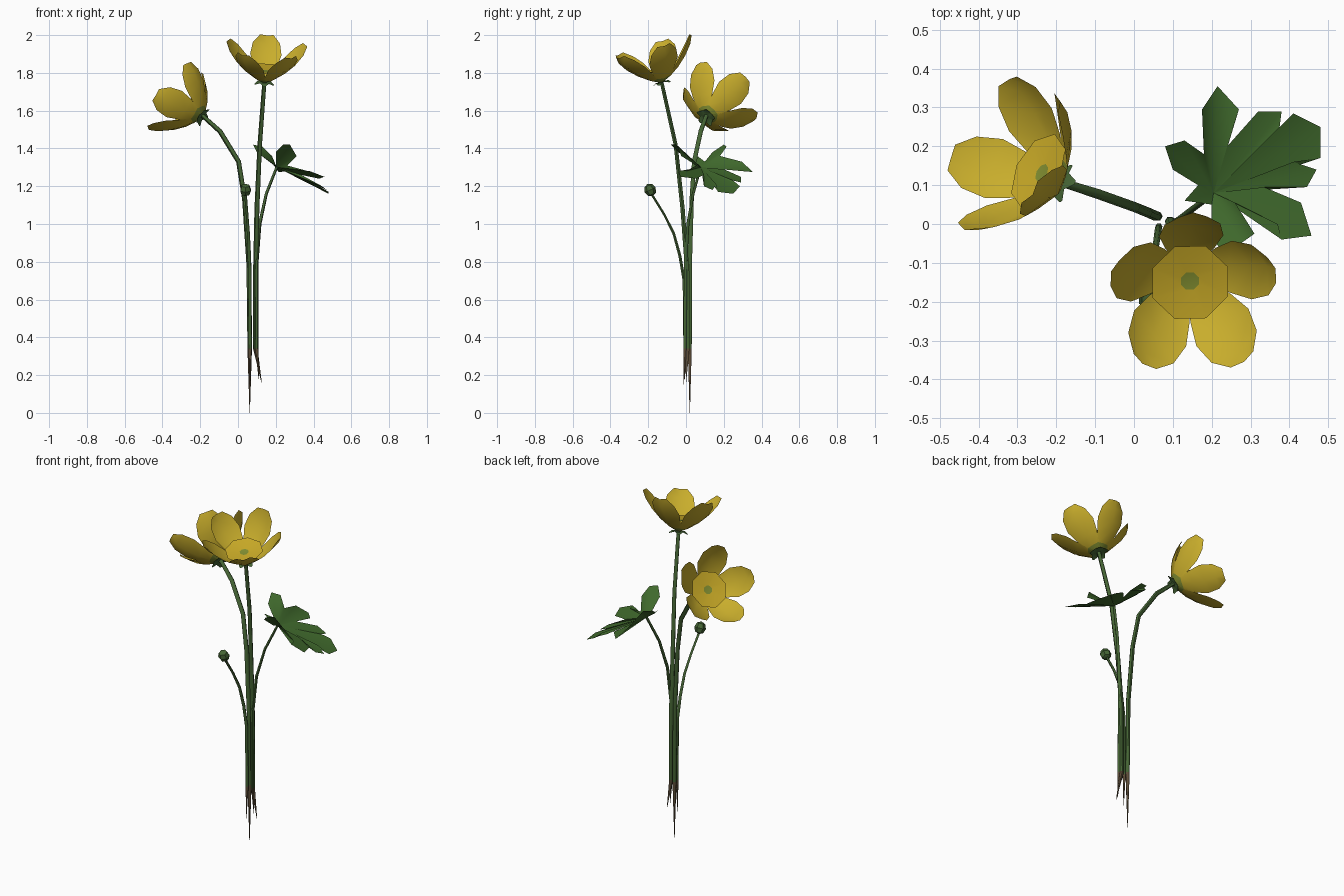
import bpy, bmesh, math
from mathutils import Vector, Matrix

if "Cube" in bpy.data.objects:
    bpy.data.objects.remove(bpy.data.objects["Cube"])


def material(name, rgb):
    m = bpy.data.materials.new(name)
    m.diffuse_color = (*rgb, 1)
    m.use_nodes = True
    m.node_tree.nodes["Principled BSDF"].inputs["Base Color"].default_value = m.diffuse_color
    return m


YELLOW = material("petal_yellow", (0.58, 0.42, 0.025))
GOLD = material("centre_gold", (0.58, 0.40, 0.02))
OLIVE = material("petal_base", (0.22, 0.27, 0.03))
GREEN = material("stem_green", (0.06, 0.13, 0.035))
LEAF = material("leaf_green", (0.05, 0.14, 0.025))
BROWN = material("root_brown", (0.11, 0.075, 0.04))


def finish(name, bm, mats, matrix=None, angle=40):
    me = bpy.data.meshes.new(name)
    bm.to_mesh(me)
    bm.free()
    if matrix:
        me.transform(matrix)
    for m in mats:
        me.materials.append(m)
    ob = bpy.data.objects.new(name, me)
    bpy.context.collection.objects.link(ob)
    bpy.ops.object.select_all(action='DESELECT')
    ob.select_set(True)
    bpy.context.view_layer.objects.active = ob
    bpy.ops.object.shade_smooth_by_angle(angle=math.radians(angle))
    return ob


def stem(name, path, sides=6):
    """Sweep a ring along points (x, y, z, radius), root first."""
    bm = bmesh.new()
    pts = [Vector(p[:3]) for p in path]
    rings = []
    for i, p in enumerate(pts):
        t = pts[min(i + 1, len(pts) - 1)] - pts[max(i - 1, 0)]
        q = Vector((0, 0, 1)).rotation_difference(t)
        ring = []
        for k in range(sides):
            a = math.tau * k / sides
            ring.append(bm.verts.new(p + q @ Vector((math.cos(a), math.sin(a), 0)) * path[i][3]))
        rings.append(ring)
    for i, (lo, hi) in enumerate(zip(rings, rings[1:])):
        for k in range(sides):
            n = (k + 1) % sides
            f = bm.faces.new((lo[k], lo[n], hi[n], hi[k]))
            f.material_index = 1 if i == 0 else 0
    bm.faces.new(rings[0][::-1])
    bm.faces.new(rings[-1])
    return finish(name, bm, [GREEN, BROWN], angle=60)


def blades(bm, profile, count, phase, cup, base_rows):
    """Ring of cupped blades; profile rows are (radius, height, half width)."""
    for i in range(count):
        rot = Matrix.Rotation(phase + math.tau * i / count, 3, 'Z')
        rows = []
        for r, h, w in profile:
            rows.append([bm.verts.new(rot @ Vector((r - cup * abs(s) * w, w * s, h + 0.6 * cup * abs(s) * w)))
                         for s in (-1, 0, 1)])
        for j, (a, b) in enumerate(zip(rows, rows[1:])):
            for k in range(2):
                f = bm.faces.new((a[k], b[k], b[k + 1], a[k + 1]))
                f.material_index = 1 if j < base_rows else 0


def flower(prefix, base, axis, toward):
    """Petals, centre disc and sepals around an axis; first petal points toward a direction."""
    n = Vector(axis).normalized()
    u = Vector(toward)
    u = (u - n * u.dot(n)).normalized()
    v = n.cross(u)
    m = Matrix((u, v, n)).transposed().to_4x4()
    m.translation = base

    # petals
    bm = bmesh.new()
    blades(bm, [(0.012, 0.0, 0.014), (0.055, 0.018, 0.036), (0.108, 0.052, 0.064), (0.16, 0.098, 0.083),
                (0.203, 0.150, 0.072), (0.223, 0.192, 0.036)], 5, 0, 0.28, 1)
    finish(prefix + "_petals", bm, [YELLOW, OLIVE], m, 60)

    # eight-sided dished centre
    bm = bmesh.new()
    rings = [[bm.verts.new((r * math.cos(math.tau * (k + 0.5) / 8), r * math.sin(math.tau * (k + 0.5) / 8), h))
              for k in range(8)] for r, h in ((0.105, 0.072), (0.025, 0.06))]
    for k in range(8):
        j = (k + 1) % 8
        bm.faces.new((rings[0][k], rings[0][j], rings[1][j], rings[1][k]))
    bm.faces.new(rings[1]).material_index = 1
    finish(prefix + "_centre", bm, [GOLD, OLIVE], m)

    # sepals
    bm = bmesh.new()
    blades(bm, [(0.008, -0.004, 0.01), (0.034, -0.002, 0.024), (0.054, -0.012, 0.006)],
           5, math.pi / 5, 0.2, 0)
    finish(prefix + "_sepals", bm, [GREEN], m)


# stems
stem("tall_stem", [(0.125, 0.0, 0.16, 0.001), (0.092, 0.008, 0.34, 0.012), (0.093, 0.006, 0.75, 0.013),
                   (0.10, -0.018, 1.08, 0.013), (0.115, -0.055, 1.42, 0.012), (0.14, -0.13, 1.755, 0.011)])
stem("bent_stem", [(0.062, 0.02, 0.0, 0.001), (0.062, 0.02, 0.34, 0.012), (0.058, 0.02, 0.78, 0.013),
                   (0.035, 0.03, 1.13, 0.013), (0.003, 0.043, 1.33, 0.013), (-0.095, 0.078, 1.49, 0.013),
                   (-0.19, 0.108, 1.575, 0.011)])
stem("bud_stem", [(0.063, -0.012, 0.15, 0.001), (0.064, -0.006, 0.34, 0.009), (0.063, -0.010, 0.7, 0.009),
                  (0.06, -0.032, 0.83, 0.009), (0.055, -0.065, 0.95, 0.008), (0.048, -0.115, 1.05, 0.007),
                  (0.04, -0.18, 1.155, 0.007)])
stem("leaf_stem", [(0.11, -0.006, 0.18, 0.001), (0.10, -0.006, 0.34, 0.009), (0.099, -0.002, 0.8, 0.010),
                   (0.115, 0.010, 1.0, 0.009), (0.15, 0.038, 1.16, 0.008), (0.205, 0.078, 1.30, 0.007)])

# flowers
flower("upper_flower", (0.14, -0.13, 1.752), (0.065, -0.28, 0.95), (0, 1, 0.3))
flower("side_flower", (-0.193, 0.108, 1.57), (-0.74, 0.39, 0.54), (-0.07, -0.03, 0.28))

# closed bud
bm = bmesh.new()
bmesh.ops.create_uvsphere(bm, u_segments=6, v_segments=4, radius=0.032)
finish("bud", bm, [GREEN], Matrix.Translation((0.04, -0.19, 1.18)) @ Matrix.Rotation(0.4, 4, 'X')
       @ Matrix.Diagonal((1, 1, 1.1, 1)), 30)

# lobed leaf: fan around the stalk, outline in order round the edge
outline = [(0.20, 0.05, 1.31), (0.13, 0.06, 1.36), (0.165, 0.10, 1.33), (0.10, 0.14, 1.38),
           (0.08, 0.20, 1.42), (0.13, 0.215, 1.41), (0.18, 0.18, 1.36), (0.175, 0.295, 1.33),
           (0.215, 0.355, 1.275), (0.27, 0.295, 1.28), (0.24, 0.20, 1.29), (0.32, 0.29, 1.25),
           (0.38, 0.29, 1.22), (0.375, 0.25, 1.23), (0.41, 0.285, 1.20), (0.48, 0.25, 1.16),
           (0.48, 0.17, 1.17), (0.41, 0.16, 1.21), (0.47, 0.14, 1.18), (0.445, 0.095, 1.20),
           (0.335, 0.095, 1.26), (0.43, 0.055, 1.24), (0.457, -0.03, 1.25), (0.38, -0.04, 1.28),
           (0.37, 0.0, 1.28), (0.26, 0.055, 1.31), (0.31, -0.025, 1.36), (0.275, -0.05, 1.42),
           (0.24, -0.08, 1.42), (0.20, -0.04, 1.38)]
bm = bmesh.new()
hub = bm.verts.new((0.205, 0.08, 1.30))
rim = [bm.verts.new(p) for p in outline]
for i in range(len(rim)):
    bm.faces.new((hub, rim[(i + 1) % len(rim)], rim[i]))
finish("leaf", bm, [LEAF], angle=80)
